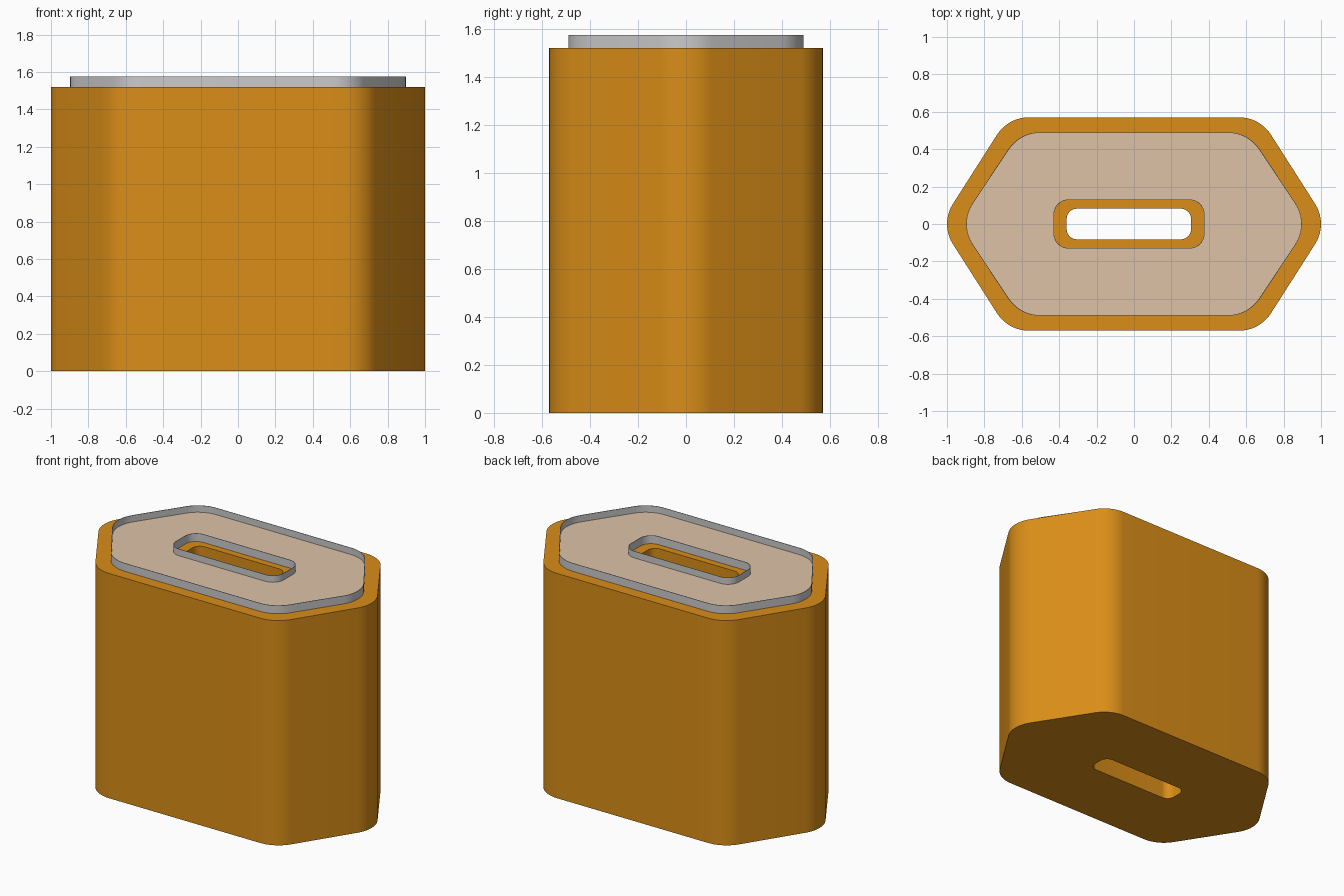
import bpy, bmesh, math
from mathutils import Vector

if "Cube" in bpy.data.objects:
    bpy.data.objects.remove(bpy.data.objects["Cube"])


def material(name, color):
    mat = bpy.data.materials.new(name)
    mat.diffuse_color = (*color, 1)
    mat.use_nodes = True
    mat.node_tree.nodes["Principled BSDF"].inputs["Base Color"].default_value = mat.diffuse_color
    return mat


def rounded(corners, r, steps=10):
    """Round every corner of a convex counter-clockwise polygon."""
    pts = []
    n = len(corners)
    for i, c in enumerate(corners):
        p = Vector(c)
        a = (Vector(corners[i - 1]) - p).normalized()
        b = (Vector(corners[(i + 1) % n]) - p).normalized()
        half = math.acos(max(-1, min(1, a.dot(b)))) / 2
        centre = p + (a + b).normalized() * r / math.sin(half)
        start = p + a * r / math.tan(half) - centre
        ang = math.atan2(start.y, start.x)
        for k in range(steps + 1):
            t = ang + (math.pi - 2 * half) * k / steps
            pts.append((centre.x + r * math.cos(t), centre.y + r * math.sin(t)))
    return pts


def hexagon(tip, corner, y, r):
    return rounded([(tip, 0), (corner, y), (-corner, y),
                    (-tip, 0), (-corner, -y), (corner, -y)], r)


def slot(x0, x1, y, r):
    return rounded([(x0, -y), (x1, -y), (x1, y), (x0, y)], r)


def hollow_prism(name, outer, inner, z0, z1, mat=None):
    """Solid between an outer outline and a hole outline."""
    bm = bmesh.new()
    levels = []
    for z in (z0, z1):
        edges = []
        rings = []
        for loop in (outer, inner):
            vs = [bm.verts.new((x, y, z)) for x, y in loop]
            edges += [bm.edges.new((vs[i - 1], vs[i])) for i in range(len(vs))]
            rings.append(vs)
        bmesh.ops.triangle_fill(bm, use_beauty=True, edges=edges, normal=(0, 0, 1))
        levels.append(rings)
    for low, high in zip(*levels):
        for i in range(len(low)):
            bm.faces.new((low[i - 1], low[i], high[i], high[i - 1]))
    bmesh.ops.recalc_face_normals(bm, faces=bm.faces)
    me = bpy.data.meshes.new(name)
    bm.to_mesh(me)
    bm.free()
    ob = bpy.data.objects.new(name, me)
    bpy.context.collection.objects.link(ob)
    if mat:
        me.materials.append(mat)
    bpy.ops.object.select_all(action='DESELECT')
    bpy.context.view_layer.objects.active = ob
    ob.select_set(True)
    bpy.ops.object.shade_smooth_by_angle(angle=math.radians(30))
    return ob


amber = material("amber", (0.70, 0.27, 0.009))
beige = material("beige", (0.73, 0.54, 0.39))

BODY_TOP, FLOOR, RIM_TOP, WALL = 1.52, 1.53, 1.575, 0.003

tray = hexagon(0.937, 0.612, 0.49, 0.2)
tray_inside = hexagon(0.937 - WALL, 0.612 - WALL, 0.49 - WALL, 0.2 - WALL)
opening = slot(-0.428, 0.375, 0.129, 0.08)
opening_outside = slot(-0.428 - WALL, 0.375 + WALL, 0.129 + WALL, 0.08 + WALL)

# Main block with the through slot
hollow_prism("body", hexagon(1.037, 0.673, 0.57, 0.2),
             slot(-0.36, 0.305, 0.082, 0.055), 0, BODY_TOP, amber)
# Recessed top panel
hollow_prism("top_panel", tray_inside, opening_outside, BODY_TOP, FLOOR, beige)
# Thin grey walls round the panel and round its opening
hollow_prism("outer_rim", tray, tray_inside, BODY_TOP, RIM_TOP)
hollow_prism("slot_rim", opening_outside, opening, BODY_TOP, RIM_TOP)
